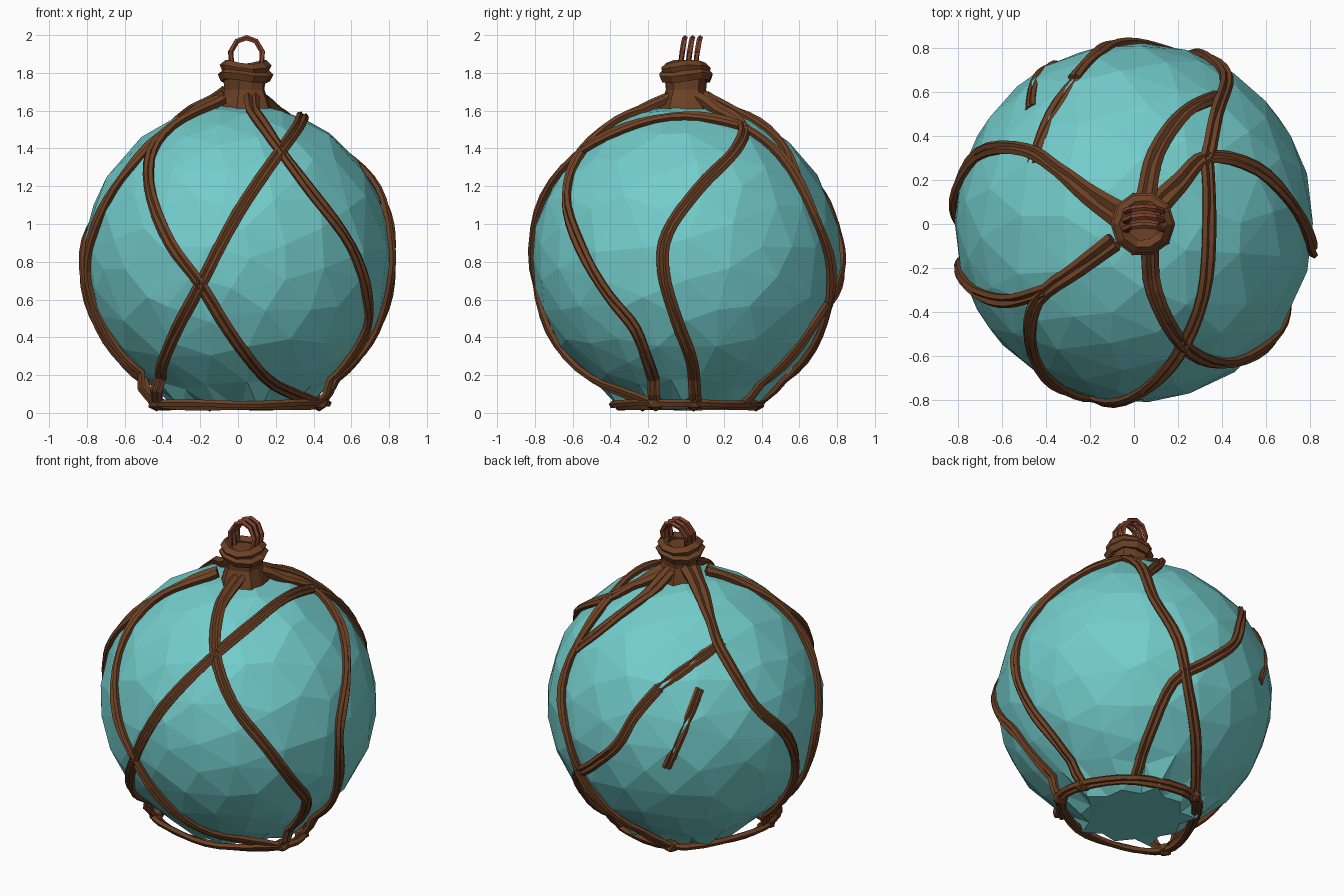
import bpy, bmesh, math
from mathutils import Vector

if "Cube" in bpy.data.objects:
    bpy.data.objects.remove(bpy.data.objects["Cube"])

C = Vector((0, 0.005, 0.82))   # glass ball centre
R = 0.815


def material(name, rgb):
    m = bpy.data.materials.new(name)
    m.diffuse_color = (*rgb, 1)
    m.use_nodes = True
    m.node_tree.nodes["Principled BSDF"].inputs["Base Color"].default_value = m.diffuse_color
    return m


TEAL = material("teal glass", (0.17, 0.61, 0.60))
ROPE = material("brown rope", (0.15, 0.052, 0.018))
RED = material("red brown cord", (0.22, 0.055, 0.025))


def finish(bm, name, mat):
    bmesh.ops.recalc_face_normals(bm, faces=bm.faces)
    me = bpy.data.meshes.new(name)
    bm.to_mesh(me)
    bm.free()
    me.materials.append(mat)
    ob = bpy.data.objects.new(name, me)
    bpy.context.collection.objects.link(ob)
    return ob


def spline(pts, n, closed=False):
    """Catmull-Rom samples through the points."""
    p = [Vector(q) for q in pts]
    p = [p[-1]] + p + p[:2] if closed else [2 * p[0] - p[1]] + p + [2 * p[-1] - p[-2]]
    out = []
    for i in range(1, len(p) - 2):
        a, b, c, d = p[i - 1:i + 3]
        for k in range(n):
            t = k / n
            out.append(0.5 * (2 * b + (c - a) * t + (2 * a - 5 * b + 4 * c - d) * t * t
                              + (3 * b - a - 3 * c + d) * t ** 3))
    if not closed:
        out.append(p[-2])
    return out


def tube(bm, path, radii, sides=5, closed=False):
    rings, n = [], len(path)
    for i, p in enumerate(path):
        a = path[i - 1] if i or closed else p
        b = path[(i + 1) % n] if i < n - 1 or closed else p
        t = (b - a).normalized()
        u = (p - C)
        u = (u - t * u.dot(t)).normalized()
        v = t.cross(u)
        rings.append([bm.verts.new(p + radii[i] * (u * math.cos(w) + v * math.sin(w)))
                      for w in [math.tau * k / sides for k in range(sides)]])
    for i in range(n if closed else n - 1):
        r, s = rings[i], rings[(i + 1) % n]
        for k in range(sides):
            m = (k + 1) % sides
            bm.faces.new((r[k], r[m], s[m], s[k]))
    if not closed:
        bm.faces.new(rings[0])
        bm.faces.new(rings[-1][::-1])


def rope(name, pts, flare=0.0, lift=0.012, size=0.019, closed=False, project=True):
    """Two loosely twisted strands lying on the ball."""
    path = spline(pts, 4, closed)
    if project:
        for i, p in enumerate(path):
            if 0.14 < p.z < 1.6:
                path[i] = C + (p - C).normalized() * (R + lift)
    bm = bmesh.new()
    n = len(path)
    for side in (-1, 1):
        strand, radii = [], []
        for i, p in enumerate(path):
            t = path[(i + 1) % n] - path[i - 1] if 0 < i < n - 1 or closed else \
                (path[1] - path[0] if i == 0 else path[-1] - path[-2])
            out = (p - C).normalized()
            across = t.cross(out).normalized()
            f = 1 + flare * max(0, 1 - i / 8)
            w = 0.25 * math.sin(i * 0.9)
            off = size * 0.8 * f * side
            strand.append(p + across * off * math.cos(w) + out * off * math.sin(w))
            radii.append(size * f)
        tube(bm, strand, radii, 5, closed)
    return finish(bm, name, ROPE)


# Glass ball, flattened underneath
bm = bmesh.new()
bmesh.ops.create_icosphere(bm, subdivisions=4, radius=R)
for v in bm.verts:
    v.co += C
    if v.co.z < 0.10:
        v.co.z = 0.015
ball = finish(bm, "glass_ball", TEAL)
dec = ball.modifiers.new("facets", 'DECIMATE')
dec.ratio = 0.3

# Net ropes, each following the ball from top to base
rope("net_front_cross_left", [(-.09, -.08, 1.66), (-.25, -.2, 1.58), (-.43, -.34, 1.42),
     (-.46, -.54, 1.2), (-.36, -.74, .9), (-.2, -.81, .67), (0, -.68, .37),
     (.2, -.42, .15), (.42, -.17, .05)], 0.4)
rope("net_front_cross_right", [(.33, .3, 1.52), (.34, 0, 1.57), (.31, -.32, 1.5),
     (.2, -.6, 1.35), (0, -.8, 1.06), (-.2, -.81, .68), (-.32, -.67, .45),
     (-.42, -.4, .2), (-.43, -.25, .05)])
rope("net_front_right", [(.07, -.07, 1.68), (.09, -.3, 1.57), (.22, -.54, 1.38),
     (.4, -.63, 1.15), (.6, -.56, .88), (.7, -.42, .62), (.68, -.27, .45),
     (.58, -.2, .25), (.43, -.16, .05)], 0.3)
rope("net_right", [(.08, .06, 1.68), (.2, .18, 1.6), (.33, .3, 1.51), (.55, .25, 1.37),
     (.72, .06, 1.17), (.82, -.1, .95), (.82, -.12, .75), (.75, -.05, .5),
     (.62, .03, .28), (.44, .05, .05)], 0.8)
rope("net_left", [(-.05, .03, 1.7), (-.2, .13, 1.62), (-.35, .25, 1.54), (-.5, .34, 1.4),
     (-.72, .32, 1.1), (-.82, .12, .84), (-.78, -.02, .52), (-.6, -.08, .25),
     (-.42, -.18, .05)], 0.9)
rope("net_left_front", [(-.4, -.3, 1.46), (-.6, -.36, 1.3), (-.74, -.32, 1.08),
     (-.82, -.2, .75), (-.74, -.19, .45), (-.58, -.22, .22), (-.44, -.24, .05)])
rope("net_back_right", [(.33, .3, 1.51), (.37, .5, 1.35), (.42, .68, 1.05),
     (.31, .77, .77), (.2, .73, .49), (0, .57, .22), (-.15, .38, .05)])
rope("net_back_short", [(.05, .1, 1.68), (.1, .32, 1.56), (.23, .5, 1.42),
     (.38, .58, 1.27)], 0.4, 0.006)
# The ropes at the back are half sunk into the ball
rope("net_back_cross", [(-.27, .66, 1.22), (-.17, .75, 1.05), (-.08, .81, .86),
     (.1, .8, .68), (.29, .7, .51), (.3, .5, .25), (.25, .31, .05)], 0, 0.006)
rope("net_back_cross_upper", [(-.47, .28, 1.43), (-.4, .46, 1.36), (-.27, .66, 1.22)], 0, -0.012)
rope("net_back_stray", [(-.47, .53, 1.22), (-.45, .64, 1.03), (-.37, .73, .75)], 0, -0.006, 0.016)

# Base ring tying the rope ends together
rope("base_ring", [(.44, .04, .045), (.42, -.18, .045), (.12, -.36, .04), (-.2, -.35, .04),
     (-.43, -.23, .045), (-.38, .05, .04), (-.15, .37, .045), (.24, .31, .04)],
     size=0.02, closed=True, project=False)

# Knots at the base corners
for i, (x, y) in enumerate([(.43, -.16), (.43, .04), (-.43, -.23), (-.15, .37)]):
    bm = bmesh.new()
    bmesh.ops.create_icosphere(bm, subdivisions=1, radius=0.05)
    for v in bm.verts:
        v.co = Vector((v.co.x + x, v.co.y + y, v.co.z * 0.85 + 0.05))
    finish(bm, "base_knot_%d" % (i + 1), ROPE)

# Neck where the ropes gather
N = Vector((0.04, 0, 0))
bm = bmesh.new()
rings = []
for r, z in [(.15, 1.56), (.125, 1.64), (.1, 1.71), (.11, 1.82)]:
    rings.append([bm.verts.new(N + Vector((r * math.cos(k * math.tau / 10) * (1 + .12 * (k % 2)),
                  r * math.sin(k * math.tau / 10) * (1 + .12 * (k % 2)), z))) for k in range(10)])
for a, b in zip(rings, rings[1:]):
    for k in range(10):
        bm.faces.new((a[k], a[(k + 1) % 10], b[(k + 1) % 10], b[k]))
bm.faces.new(rings[0][::-1])
bm.faces.new(rings[-1])
finish(bm, "neck", ROPE)

# Collar wound round the neck
for i, (z, r) in enumerate([(1.785, .115), (1.825, .105)]):
    bm = bmesh.new()
    path = [N + Vector((r * math.cos(a), r * math.sin(a), z + .012 * math.sin(a * 2 + i)))
            for a in [k * math.tau / 10 for k in range(10)]]
    tube(bm, path, [.033] * 10, 5, True)
    finish(bm, "collar_%d" % (i + 1), ROPE)

# Three hanging loops on top
for i in range(3):
    y = -.035 + .04 * i
    bm = bmesh.new()
    path = [Vector((.045 + x, y + lean, z)) for x, z, lean in
            [(-.075, 1.8, 0), (-.085, 1.91, .015), (-.05, 1.967, .025), (0, 1.985, .03),
             (.05, 1.967, .025), (.085, 1.91, .015), (.075, 1.8, 0)]]
    tube(bm, path, [.015] * 7, 5)
    finish(bm, "hanging_loop_%d" % (i + 1), RED)
